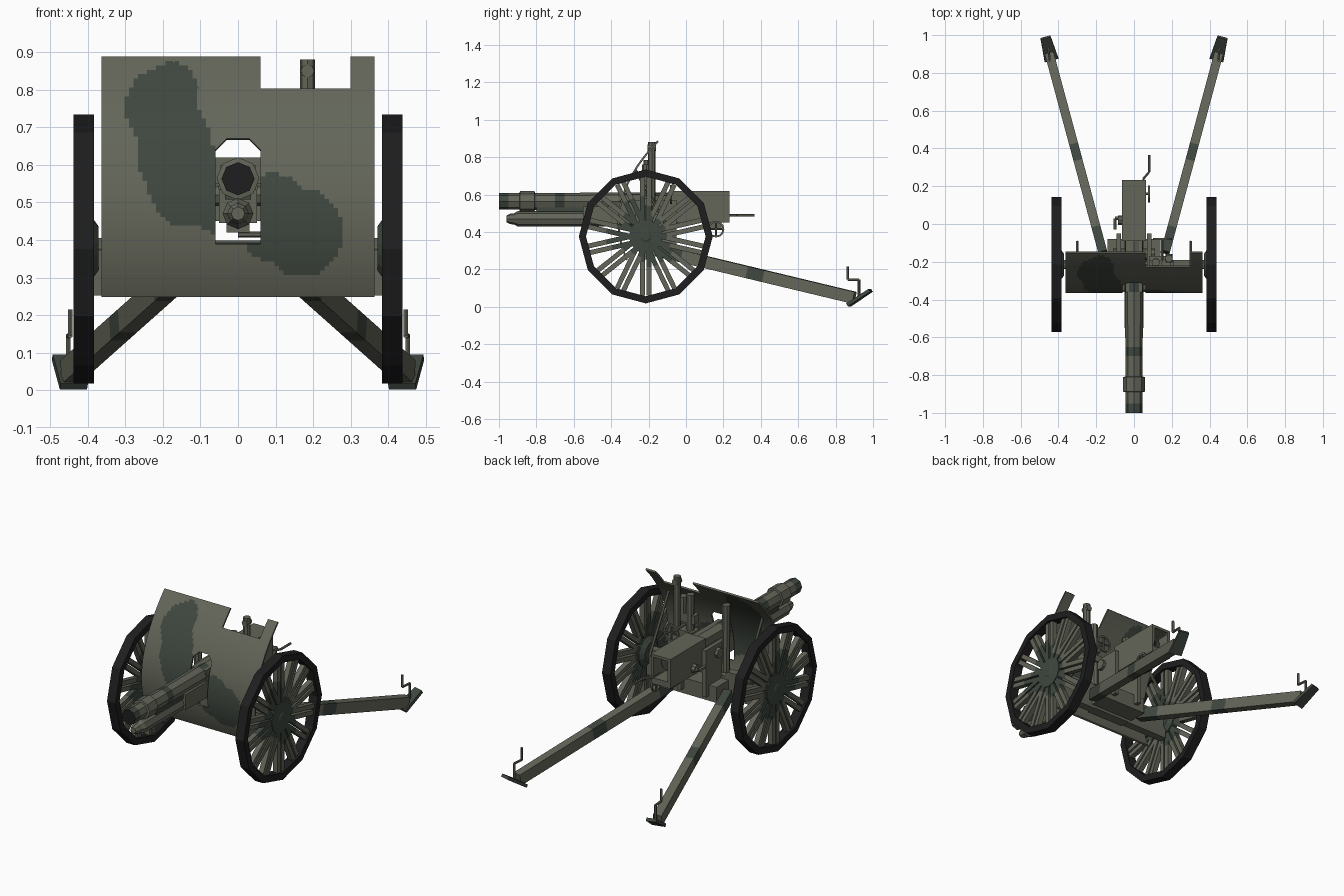
import bpy, bmesh, math
from mathutils import Vector as V

if "Cube" in bpy.data.objects:
    bpy.data.objects.remove(bpy.data.objects["Cube"])


def material(name, rgb):
    m = bpy.data.materials.new(name)
    m.diffuse_color = (*rgb, 1)
    m.use_nodes = True
    m.node_tree.nodes["Principled BSDF"].inputs["Base Color"].default_value = m.diffuse_color
    return m


MATS = [material("grey_green_paint", (0.125, 0.132, 0.10)),
        material("dark_green_patches", (0.05, 0.063, 0.05)),
        material("black_rubber", (0.013, 0.013, 0.014))]
GREEN, DARK, BLACK = 0, 1, 2


def finish(name, bm):
    bmesh.ops.recalc_face_normals(bm, faces=bm.faces)
    me = bpy.data.meshes.new(name)
    bm.to_mesh(me)
    bm.free()
    for m in MATS:
        me.materials.append(m)
    ob = bpy.data.objects.new(name, me)
    bpy.context.collection.objects.link(ob)
    return ob


def loft(bm, rings, mat=GREEN, closed=False):
    """Skin a list of point rings; mat is an index or a rule on the face centre."""
    vs = [[bm.verts.new(p) for p in r] for r in rings]
    n = len(vs[0])
    pairs = list(zip(vs, vs[1:])) + ([(vs[-1], vs[0])] if closed else [])
    faces = [bm.faces.new((a[i], a[(i + 1) % n], b[(i + 1) % n], b[i]))
             for a, b in pairs for i in range(n)]
    if not closed:
        faces += [bm.faces.new(vs[0]), bm.faces.new(vs[-1])]
    for f in faces:
        f.material_index = mat(f.calc_center_median()) if callable(mat) else mat


def frame(d):
    d = d.normalized()
    side = d.cross(V((0, 0, 1)) if abs(d.z) < 0.95 else V((0, 1, 0))).normalized()
    return d, side, side.cross(d)


def lathe(bm, origin, axis, profile, n=8, mat=GREEN, closed=False):
    d, s, u = frame(V(axis))
    o = V(origin)
    loft(bm, [[o + d * t + (u * math.cos(k * math.tau / n) + s * math.sin(k * math.tau / n)) * r
               for k in range(n)] for t, r in profile], mat, closed)


def tube(bm, p, q, r, n=8, mat=GREEN):
    d = V(q) - V(p)
    lathe(bm, p, d, [(0, r), (d.length, r)], n, mat)


def rod(bm, pts, r=0.006, n=6):
    for p, q in zip(pts, pts[1:]):
        tube(bm, p, q, r, n)


def beam(bm, p, q, w, h, mat=GREEN, segs=1, w2=None):
    p, q = V(p), V(q)
    d, s, u = frame(q - p)
    rings = []
    for k in range(segs + 1):
        c, ww = p.lerp(q, k / segs), w + ((w2 or w) - w) * k / segs
        rings.append([c + s * a * ww / 2 + u * b * h / 2 for a, b in ((-1, -1), (1, -1), (1, 1), (-1, 1))])
    loft(bm, rings, mat)


def box(bm, lo, hi, mat=GREEN):
    (x0, y0, z0), (x1, y1, z1) = lo, hi
    loft(bm, [[(x0, y, z0), (x1, y, z0), (x1, y, z1), (x0, y, z1)] for y in (y0, y1)], mat)


def in_blobs(a, b, blobs):
    return any(((a - c) / r) ** 2 + ((b - d) / s) ** 2 < 1 for c, d, r, s in blobs)


# shield: flat grid, cut openings, paint patches, bend backwards
PATCHES = [(-.21, .75, .09, .10), (-.175, .79, .07, .08), (-.17, .64, .10, .14), (-.14, .56, .10, .125),
           (-.09, .54, .05, .11), (.09, .48, .10, .095), (.17, .42, .11, .115), (.10, .43, .09, .09), (.0, .47, .1, .07)]
bm = bmesh.new()
bmesh.ops.create_grid(bm, x_segments=60, y_segments=54, size=1)
for v in bm.verts:
    v.co = (v.co.x * .363, 0, .5675 + v.co.y * .3175)
for co, no in [((.06, 0, 0), (1, 0, 0)), ((-.06, 0, 0), (1, 0, 0)), ((.30, 0, 0), (1, 0, 0)),
               ((0, 0, .39), (0, 0, 1)), ((0, 0, .668), (0, 0, 1)), ((0, 0, .80), (0, 0, 1)),
               ((.06, 0, .638), (1, 0, 1)), ((-.06, 0, .638), (-1, 0, 1))]:
    bmesh.ops.bisect_plane(bm, geom=bm.verts[:] + bm.edges[:] + bm.faces[:], plane_co=co, plane_no=no)
gone = []
for f in bm.faces:
    c = f.calc_center_median()
    if (.06 < c.x < .30 and c.z > .80) or (abs(c.x) < .06 and .39 < c.z < .668 and abs(c.x) + c.z < .698):
        gone.append(f)
    f.material_index = DARK if in_blobs(c.x, c.z, PATCHES) else GREEN
bmesh.ops.delete(bm, geom=gone, context='FACES')
for v in bm.verts:
    v.co.y = -.36 + 1.11 * (v.co.z - .45) ** 2
shield = finish("shield", bm)
mod = shield.modifiers.new("thickness", 'SOLIDIFY')
mod.thickness, mod.offset = .01, 0

# wheels: twelve-sided tyre, hub and fourteen pairs of spokes
HUB = [(-.26, .50, .075, .09), (-.33, .37, .10, .07), (-.16, .29, .09, .07), (-.215, .38, .11, .11)]
wheel_rule = lambda c: DARK if in_blobs(c.y, c.z, HUB) else GREEN
for side, label in ((-1, "left"), (1, "right")):
    c = V((side * .411, -.215, .376))
    bm = bmesh.new()
    lathe(bm, c, (1, 0, 0), [(-.027, .32), (-.027, .358), (.027, .358), (.027, .32)], 12, BLACK, True)
    finish(label + "_tyre", bm)
    bm = bmesh.new()
    for k in range(14):
        a = math.pi / 2 + k * math.tau / 14
        d, t = V((0, math.cos(a), math.sin(a))), V((0, -math.sin(a), math.cos(a)))
        for o in (-.018, .018):
            beam(bm, c + d * .06 + t * o, c + d * .316 + t * o, .03, .026, wheel_rule, 10)
    finish(label + "_spokes", bm)
    bm = bmesh.new()
    lathe(bm, c, (side, 0, 0), [(-.04, .06), (-.02, .088), (.019, .088), (.022, .03), (.026, .022)], 14, DARK)
    finish(label + "_hub", bm)

# axle, axle box and carriage
bm = bmesh.new()
tube(bm, (-.41, -.215, .376), (.41, -.215, .376), .022)
for s in (-1, 1):
    box(bm, (min(s * .12, s * .385), -.235, .252), (max(s * .12, s * .385), -.19, .405))
box(bm, (-.12, -.25, .255), (.12, -.19, .375))
finish("axle", bm)
bm = bmesh.new()
box(bm, (-.14, -.20, .27), (.14, -.08, .36))
for s in (-1, 1):
    box(bm, (s * .08 - .012, -.27, .30), (s * .08 + .012, -.05, .57))
    tube(bm, (s * .05, -.16, .52), (s * .11, -.16, .52), .03)
finish("carriage", bm)

# balance cylinders and shield braces
bm = bmesh.new()
for s in (-1, 1):
    tube(bm, (s * .115, -.20, .40), (s * .115, -.205, .785), .022)
    rod(bm, [(s * .30, -.21, .38), (s * .30, -.095, .42), (s * .30, -.27, .73)], .008)
finish("shield_braces", bm)

# trails with spades and lifting handles
trail_rule = lambda c: DARK if .33 < c.y < .43 or c.y < -.03 else GREEN
for s, label in ((-1, "left"), (1, "right")):
    bm = bmesh.new()
    beam(bm, (s * .165, -.15, .30), (s * .448, .90, .048), .048, .064, trail_rule, 24)
    finish(label + "_trail", bm)
    bm = bmesh.new()
    beam(bm, (s * .437, .87, .010), (s * .468, .987, .088), .075, .018, DARK, 1, .055)
    finish(label + "_spade", bm)
    bm = bmesh.new()
    rod(bm, [(s * .447, .865, .215), (s * .447, .865, .145), (s * .452, .925, .145), (s * .452, .925, .05)], .007)
    finish(label + "_trail_handle", bm)

# barrel with collar and black muzzle
barrel_rule = lambda c: (BLACK if c.y < -.995 else DARK if c.y < -.955 or -.70 < c.y < -.65 or -.36 < c.y < -.30
                         else GREEN)
bm = bmesh.new()
prof = [(0, .044), (.05, .044), (.11, .044), (.112, .057), (.19, .057), (.192, .046), (.30, .046), (.35, .046),
        (.64, .048), (.70, .048), (1.0, .048)]
lathe(bm, (0, -1, .563), (0, 1, 0), prof, 8, barrel_rule)
finish("barrel", bm)

# recoil cylinder and cradle under the barrel
bm = bmesh.new()
lathe(bm, (0, -.96, .47), (0, 1, 0), [(0, .018), (.02, .028), (.04, .03), (.06, .041), (.80, .041)], 8)
finish("recoil_cylinder", bm)
bm = bmesh.new()
box(bm, (-.035, -.80, .508), (.035, .0, .53), DARK)
box(bm, (-.05, -.55, .445), (.05, .06, .535))
box(bm, (-.046, -.36, .50), (.046, -.05, .60))
finish("cradle", bm)

# breech box with an open rear recess
bm = bmesh.new()
ring = lambda y, x, z0, z1: [(-x, y, z0), (x, y, z0), (x, y, z1), (-x, y, z1)]
loft(bm, [ring(-.09, .063, .45, .62), ring(.232, .063, .45, .62), ring(.232, .045, .485, .605),
          ring(.12, .045, .485, .605)])
lathe(bm, (0, .10, .555), (0, 1, 0), [(0, .042), (.07, .042)], 8, DARK)
finish("breech", bm)

# breech lever, elevation handwheel and left crank
bm = bmesh.new()
rod(bm, [(.05, .17, .49), (.05, .24, .49), (.08, .275, .49), (.08, .365, .49)], .007)
finish("breech_lever", bm)


def handwheel(name, c, axis, r, shaft):
    b = bmesh.new()
    lathe(b, c, axis, [(-.005, r - .01), (-.005, r), (.005, r), (.005, r - .01)], 12, GREEN, True)
    d, s, u = frame(V(axis))
    for v in (s, u):
        rod(b, [V(c) - v * (r - .005), V(c) + v * (r - .005)], .005)
    rod(b, [c, shaft], .008)
    finish(name, b)


handwheel("elevation_handwheel", (.08, .16, .415), (1, 0, 0), .045, (.0, .16, .415))
handwheel("traverse_handwheel", (.15, -.08, .60), (0, 1, 0), .05, (.15, -.22, .60))
bm = bmesh.new()
rod(bm, [(-.05, .03, .49), (-.10, .03, .49), (-.10, -.03, .49)], .01)
tube(bm, (-.06, .02, .49), (-.085, .02, .49), .025)
box(bm, (-.03, .10, .42), (.03, .19, .455))
finish("side_crank", bm)

# sight column and its bracket
bm = bmesh.new()
tube(bm, (.185, -.183, .56), (.185, -.183, .88), .02)
tube(bm, (.185, -.205, .85), (.185, -.16, .85), .018)
box(bm, (.08, -.235, .62), (.21, -.19, .67))
tube(bm, (.17, -.21, .66), (.17, -.21, .76), .026)
box(bm, (.08, -.24, .54), (.20, -.17, .58))
finish("sight", bm)
